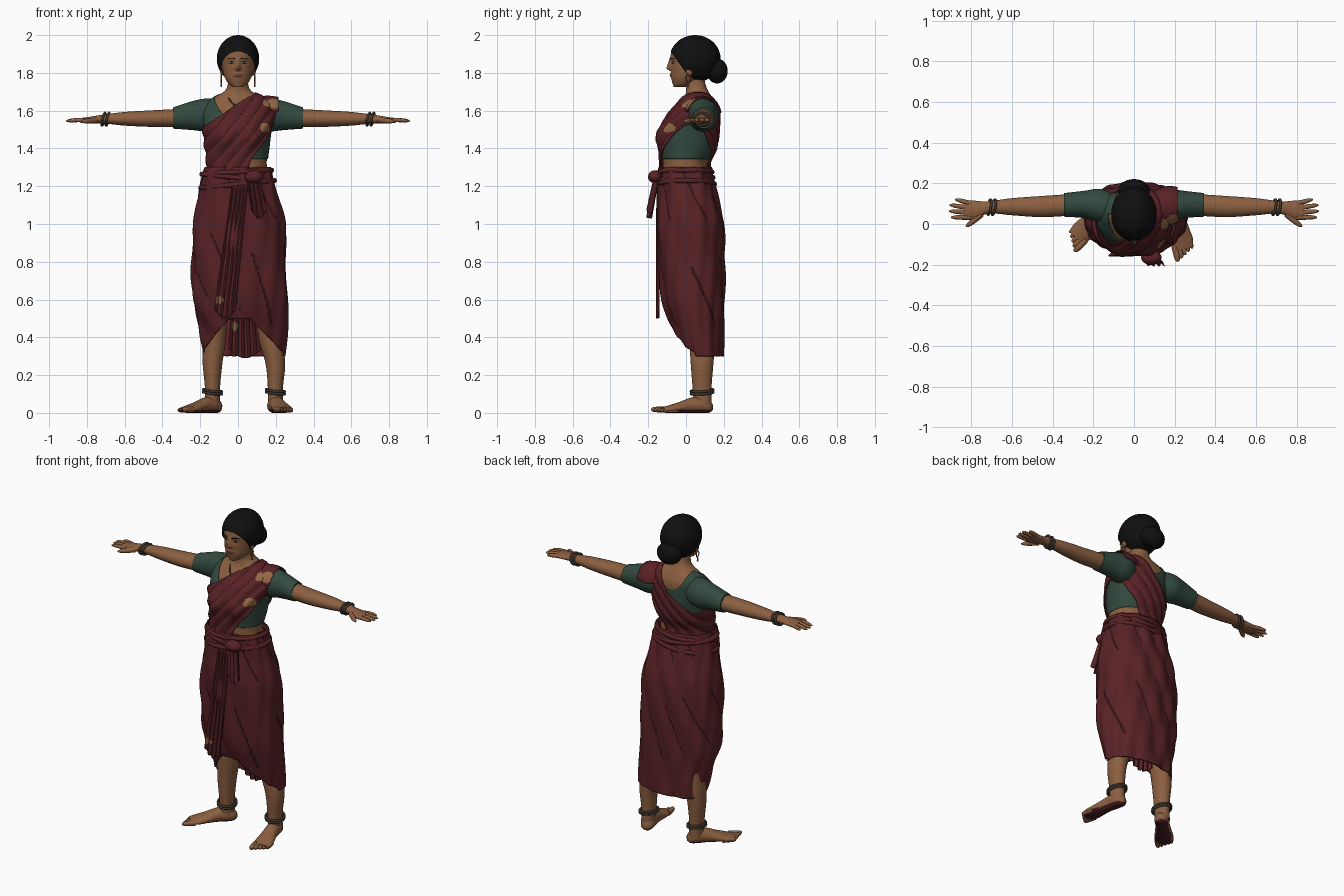
import bpy, bmesh, math
from mathutils import Vector, Matrix

cube = bpy.data.objects.get("Cube")
if cube:
    bpy.data.objects.remove(cube, do_unlink=True)


def material(name, r, g, b):
    m = bpy.data.materials.new(name)
    m.use_nodes = True
    m.diffuse_color = (r, g, b, 1)
    m.node_tree.nodes["Principled BSDF"].inputs["Base Color"].default_value = (r, g, b, 1)
    return m


SKIN = material("brown skin", .26, .115, .052)
SARI = material("maroon cloth", .1, .016, .019)
CREASE = material("dark maroon crease", .03, .006, .007)
BLOUSE = material("green blouse cloth", .033, .068, .05)
HAIR = material("black hair", .005, .005, .005)
METAL = material("dark metal", .05, .04, .032)
LIPS = material("brown lips", .16, .05, .035)
EYE = material("dull eye white", .33, .25, .2)
SOLE = material("dark red sole", .06, .012, .016)
TRIM = material("tan trim", .3, .14, .06)


def spline(st, t):
    """Smooth interpolation through stations (t, values...)."""
    i = 0
    while i < len(st) - 2 and t > st[i + 1][0]:
        i += 1
    a, b = st[i], st[i + 1]
    p, q = st[max(i - 1, 0)], st[min(i + 2, len(st) - 1)]
    h = b[0] - a[0]
    u = (t - a[0]) / h
    out = []
    for k in range(1, len(a)):
        ma = (b[k] - p[k]) / (b[0] - p[0]) * h
        mb = (q[k] - a[k]) / (q[0] - a[0]) * h
        d = b[k] - a[k]
        out.append(a[k] + u * (ma + u * (3 * d - 2 * ma - mb + u * (ma + mb - 2 * d))))
    return out


def finish(name, bm, mats, rule=None, wall=0):
    me = bpy.data.meshes.new(name)
    for m in mats:
        me.materials.append(m)
    for f in bm.faces:
        f.smooth = True
        if rule:
            f.material_index = rule(f.calc_center_median(), f.normal)
    bm.to_mesh(me)
    bm.free()
    me.set_sharp_from_angle(angle=math.radians(50))
    ob = bpy.data.objects.new(name, me)
    bpy.context.collection.objects.link(ob)
    if wall:
        mod = ob.modifiers.new("cloth thickness", "SOLIDIFY")
        mod.thickness, mod.offset = wall, 0
    return ob


def loft(name, st, mats, n=32, m=24, p=2, grow=0, warp=None, place=None, rule=None, keep=None, wall=0):
    """Skin rounded sections stacked along the station axis; keep trims it to an open shell."""
    bm = bmesh.new()
    rows = []
    for j in range(m + 1):
        t = st[0][0] + (st[-1][0] - st[0][0]) * j / m
        cx, cy, rx, ry = spline(st, t)
        row = []
        for i in range(n):
            a = math.tau * i / n
            c, s = math.cos(a), math.sin(a)
            v = Vector((cx + (rx + grow) * math.copysign(abs(c) ** (2 / p), c),
                        cy + (ry + grow) * math.copysign(abs(s) ** (2 / p), s), t))
            if warp:
                v = warp(v, Vector((c, s, 0)))
            row.append(bm.verts.new(place(v) if place else v))
        rows.append(row)
    for a, b in zip(rows, rows[1:]):
        for i in range(n):
            bm.faces.new((a[i], a[(i + 1) % n], b[(i + 1) % n], b[i]))
    bm.faces.new(rows[0])
    bm.faces.new(rows[-1])
    bmesh.ops.recalc_face_normals(bm, faces=bm.faces)
    if keep:
        gone = [f for f in bm.faces if len(f.verts) > 4 or not keep(f.calc_center_median())]
        bmesh.ops.delete(bm, geom=gone, context="FACES")
        for _ in range(5):  # even out the trimmed edge
            new = {}
            for v in bm.verts:
                near = [e.other_vert(v).co for e in v.link_edges if e.is_boundary]
                if len(near) == 2:
                    new[v] = (v.co * 2 + near[0] + near[1]) / 4
            for v, co in new.items():
                v.co = co
    bm.normal_update()
    return finish(name, bm, mats, rule, wall)


def blob(name, centre, size, mat, n=32, cut=None):
    bm = bmesh.new()
    bmesh.ops.create_uvsphere(bm, u_segments=n, v_segments=n // 2, radius=1,
                              matrix=Matrix.Translation(centre) @ Matrix.Diagonal((*size, 1)))
    if cut:
        bmesh.ops.bisect_plane(bm, geom=bm.verts[:] + bm.edges[:] + bm.faces[:],
                               plane_co=cut[0], plane_no=cut[1], clear_inner=True)
    return finish(name, bm, [mat])


def tube(name, pts, radii, mat, cyclic=False):
    cu = bpy.data.curves.new(name, "CURVE")
    cu.dimensions, cu.bevel_depth, cu.bevel_resolution = "3D", 1, 3
    cu.resolution_u, cu.use_fill_caps = 4, True
    sp = cu.splines.new("NURBS")
    sp.points.add(len(pts) - 1)
    for k, (pt, co) in enumerate(zip(sp.points, pts)):
        pt.co = (*co, 1)
        pt.radius = radii if isinstance(radii, float) else radii[k]
    sp.order_u, sp.use_endpoint_u, sp.use_cyclic_u = 3, not cyclic, cyclic
    cu.materials.append(mat)
    bpy.context.collection.objects.link(bpy.data.objects.new(name, cu))


def ring(name, centre, u, v, r, mat):
    pts = [Vector(centre) + Vector(u) * math.cos(math.tau * k / 16) + Vector(v) * math.sin(math.tau * k / 16)
           for k in range(16)]
    tube(name, pts, r, mat, True)


def pleats(name, top, bottom, count, amp, patch=None):
    """Hanging pleated strip; ends are (x0, x1, y, z)."""
    bm = bmesh.new()
    cols, rows = count * 8, 36
    grid = []
    for j in range(rows + 1):
        x0, x1, y, z = [a + (b - a) * j / rows for a, b in zip(top, bottom)]
        grid.append([bm.verts.new((x0 + (x1 - x0) * i / cols, y - amp * math.cos(math.tau * i / 8),
                                   z - .05 * j / rows * math.sin(3 * i / cols))) for i in range(cols + 1)])
    for j in range(rows):
        for i in range(cols):
            f = bm.faces.new((grid[j][i], grid[j + 1][i], grid[j + 1][i + 1], grid[j][i + 1]))
            f.material_index = 1 if i % 8 == 4 else 0
            if patch and patch(f.calc_center_median()):
                f.material_index = 2
    bm.normal_update()
    finish(name, bm, [SARI, CREASE, TRIM], None, .006)


def spot(p, x, z, rx, rz):
    return ((p.x - x) / rx) ** 2 + ((p.z - z) / rz) ** 2 < 1


# Torso and neck, with blouse and diagonal drape as shells over the same form
body = [(1.22, 0, 0, .165, .125), (1.32, 0, -.005, .152, .118), (1.4, 0, .01, .16, .135),
        (1.5, 0, .02, .172, .14), (1.58, 0, .04, .18, .122), (1.63, 0, .06, .165, .098),
        (1.67, 0, .065, .125, .074), (1.7, 0, .06, .075, .06), (1.73, 0, .052, .056, .054),
        (1.79, 0, .04, .052, .052)]


def bust(v, out):
    if out.y < 0:
        v.y -= .026 * math.exp(-((abs(v.x) - .075) / .05) ** 2 - ((v.z - 1.46) / .06) ** 2)
    return v


def drape_fold(p):
    return math.sin(112 * (.76 * p.x - .65 * p.z) + 9 * p.y)


def drape_warp(v, out):
    v = bust(v, out)
    return v + out * .004 * drape_fold(v)


def in_drape(p):
    w = min(1, max(0, (p.y + .02) / .14))
    front = 1.635 + .68 * p.x
    back = 1.56 + p.x * (1.5 if p.x > 0 else .82)
    edge = spline([(1.2, .05), (1.33, .065), (1.45, .15), (1.6, .21), (1.8, .22)], p.z)[0]
    return p.z < front + (back - front) * w and p.x < edge


def in_blouse(p):
    half, low = (.13, .16) if p.y < .05 else (.1, .13)
    return 1.345 < p.z < 1.69 and not spot(p, 0, 1.71, half, low)


def drape_colour(p, nrm):
    if p.y < .05 and (spot(p, .14, 1.51, .025, .025) or spot(p, .16, 1.64, .03, .022)):
        return 2
    return 1 if drape_fold(p) < -.96 else 0


loft("torso", body, [SKIN], 64, 60, 2.2, warp=bust)
loft("blouse_body", body, [BLOUSE], 112, 100, 2.2, .005, bust, keep=in_blouse, wall=.003)
loft("shoulder_drape", body, [SARI, CREASE, TRIM], 144, 120, 2.2, .014, drape_warp,
     rule=drape_colour, keep=in_drape, wall=.006)

# Skirt, open in front in an inverted V
skirt = [(.3, .035, .08, .21, .115), (.45, .027, .06, .228, .135), (.6, .012, .038, .246, .16),
         (.8, .005, .03, .245, .17), (1, .008, .022, .237, .172), (1.15, 0, .01, .205, .153),
         (1.24, -.003, 0, .188, .142), (1.3, -.003, -.003, .174, .135)]


def skirt_fold(p):
    a = math.atan2(p.y - .03, p.x)
    return math.sin(7 * a + 15 * p.z + .8 * math.sin(5 * p.z + a))


def skirt_warp(v, out):
    a = math.atan2(out.y, out.x)
    return v + out * (.005 * skirt_fold(v) + .003 * math.sin(13 * a - 9 * v.z))


def above_hem(p):
    if p.y > .05:
        return True
    rise = 1.25 * (-.05 - p.x) if p.x < -.05 else max(0, p.x - .06)
    return p.z > .5 - rise


loft("skirt", skirt, [SARI, CREASE], 160, 120, 2.2, 0, skirt_warp,
     rule=lambda p, nrm: int(skirt_fold(p) < -.975 and math.sin(11 * p.z + 5 * p.x) > -.3),
     keep=above_hem, wall=.008)
pleats("front_pleats", (-.03, .05, -.147, 1.2), (-.125, -.015, -.15, .55), 4, .007,
       lambda p: spot(p, -.1, .6, .025, .018))
pleats("back_inner_pleats", (-.03, .09, .12, .6), (-.05, .12, .11, .34), 5, .009,
       lambda p: spot(p, -.02, .46, .018, .025))
pleats("waist_tuck", (.045, .11, -.155, 1.26), (.07, .15, -.195, 1.08), 3, .012)
blob("waist_knot", (.085, -.165, 1.25), (.05, .036, .034), SARI)
for k, (z, tilt) in enumerate(((1.275, .01), (1.245, -.018), (1.21, .02))):
    pts = []
    for i in range(32):
        a = math.tau * i / 32
        cx, cy, rx, ry = spline(skirt, z)
        pts.append((cx + (rx + .003) * math.cos(a), cy + (ry + .003) * math.sin(a), z + tilt * math.cos(a)))
    tube(f"waist_roll_{k}", pts, .013, SARI, True)

# Head: nose and lips are shaped from the skull form
head = [(1.725, 0, -.035, .025, .03), (1.74, 0, -.015, .048, .055), (1.77, 0, 0, .068, .078),
        (1.8, 0, .015, .078, .095), (1.84, 0, .03, .085, .112), (1.89, 0, .035, .088, .117),
        (1.94, 0, .04, .08, .105), (1.98, 0, .045, .045, .06)]


def face(v, out):
    if out.y < 0:
        nose = min(max(0, (1.885 - v.z) / .06), max(0, (v.z - 1.808) / .014), 1)
        v.y -= .023 * nose * math.exp(-(v.x / .013) ** 2)
        v.y -= .007 * math.exp(-(v.x / .022) ** 2 - ((v.z - 1.787) / .009) ** 2)
        v.y += .006 * math.exp(-((abs(v.x) - .034) / .016) ** 2 - ((v.z - 1.855) / .012) ** 2)
    return v


loft("head", head, [SKIN, LIPS], 112, 90, warp=face,
     rule=lambda p, nrm: int(p.y < 0 and spot(p, 0, 1.787, .027, .009)))
blob("hair", (0, .048, 1.875), (.112, .135, .125), HAIR, 64, ((0, 0, 1.8), (0, 1.4, 1)))
blob("hair_bun", (0, .165, 1.81), (.078, .056, .066), HAIR)

pairs = ((1, "left"), (-1, "right"))
for s, side in pairs:
    blob(side + "_eye", (s * .034, -.0685, 1.855), (.017, .005, .007), EYE)
    blob(side + "_iris", (s * .034, -.0725, 1.855), (.0065, .003, .0065), HAIR, 16)
    tube(side + "_brow", [(s * .014, -.084, 1.875), (s * .034, -.079, 1.881), (s * .056, -.061, 1.874)],
         [.002, .003, .001], HAIR)
    blob(side + "_ear", (s * .085, .02, 1.815), (.01, .02, .03), SKIN)
    ring(side + "_earring", (s * .089, .012, 1.77), (0, .013, 0), (0, 0, .018), .003, TRIM)
    tube(side + "_earring_drop", [(s * .089, .012, 1.755), (s * .089, .012, 1.725)], [.003, .005], TRIM)
tube("necklace", [(-.062, .04, 1.69), (-.048, -.028, 1.655), (0, -.062, 1.615),
                  (.048, -.028, 1.655), (.062, .04, 1.69)], .004, METAL)

# Sleeves, arms, hands and bangles
sleeve = [(.09, .075, 1.58, .07, .08), (.17, .09, 1.577, .083, .087), (.24, .096, 1.574, .068, .077),
          (.345, .094, 1.561, .058, .056)]
arm = [(.3, .095, 1.562, .053, .048), (.45, .086, 1.558, .052, .044), (.6, .085, 1.557, .042, .036),
       (.7, .083, 1.556, .031, .025), (.74, .078, 1.554, .033, .021), (.79, .07, 1.55, .045, .017),
       (.835, .067, 1.548, .045, .013)]
tips = ((.88, .12), (.908, .093), (.91, .063), (.9, .033))
for s, side in pairs:
    def outward(v, s=s):
        return Vector((s * v.z, v.x, v.y))
    loft(side + "_sleeve", sleeve, [BLOUSE], 40, 24, place=outward)
    loft(side + "_arm", arm, [SKIN], 32, 40, place=outward)
    for k, (x, y) in enumerate(tips):
        root = (s * .8, .101 - .023 * k, 1.55)
        tube(f"{side}_finger_{k}", [root, (s * (x + .8) / 2, (y + root[1]) / 2, 1.551), (s * (x - .008), y, 1.546),
                                    (s * x, y, 1.545)], [.012, .012, .009, .003], SKIN)
    tube(side + "_thumb", [(s * .75, .05, 1.55), (s * .79, .015, 1.546), (s * .82, -.008, 1.543),
                           (s * .828, -.013, 1.542)], [.016, .015, .01, .003], SKIN)
    for x in (.69, .712):
        ring(side + "_bangle", (s * x, .083, 1.555), (.006, .038, 0), (.008, 0, .034), .0065, METAL)
loft("shoulder_drape_cap", sleeve, [SARI, TRIM], 72, 72, 2, .012, place=lambda v: Vector((v.z, v.x, v.y)),
     rule=lambda p, nrm: int(p.y < .08 and spot(p, .185, 1.635, .035, .026)),
     keep=lambda p: p.z > 1.59 and p.x < .215, wall=.006)

# Legs, feet, toes and anklets
for s, side, ankle, knee, dx, dy in ((1, "left", .198, .15, .22, -.975), (-1, "right", -.135, -.12, -.7, -.714)):
    mid = (ankle + knee) / 2
    loft(side + "_leg", [(.03, ankle, .09, .04, .047), (.13, ankle, .085, .04, .05), (.26, ankle, .085, .052, .06),
                         (.38, mid, .085, .062, .068), (.65, knee, .07, .075, .075)], [SKIN], 32, 30)

    def ground(v, s=s, ankle=ankle, dx=dx, dy=dy):
        return Vector((ankle - s * dy * v.x + dx * v.z, .085 + s * dx * v.x + dy * v.z, max(v.y, 0)))
    loft(side + "_foot", [(-.057, 0, .03, .012, .016), (-.04, 0, .034, .034, .033), (0, 0, .042, .042, .045),
                          (.06, 0, .04, .041, .041), (.12, 0, .029, .049, .03), (.17, 0, .021, .055, .022),
                          (.215, 0, .016, .048, .014)], [SKIN, SOLE], 32, 30, place=ground,
         rule=lambda p, nrm: int(nrm.z < -.6))
    for k in range(5):
        b, r = -.041 + .0205 * k, .016 - .0015 * k
        tube(f"{side}_toe_{k}", [ground(Vector((b, r + .002, d - .012 * k))) for d in (.19, .235, .262, .268)],
             [r, r, r * .8, r * .3], SKIN)
    for z in (.105, .118):
        ring(side + "_anklet", (ankle, .085, z), (.05, 0, -.006), (0, .06, .004), .007, METAL)
